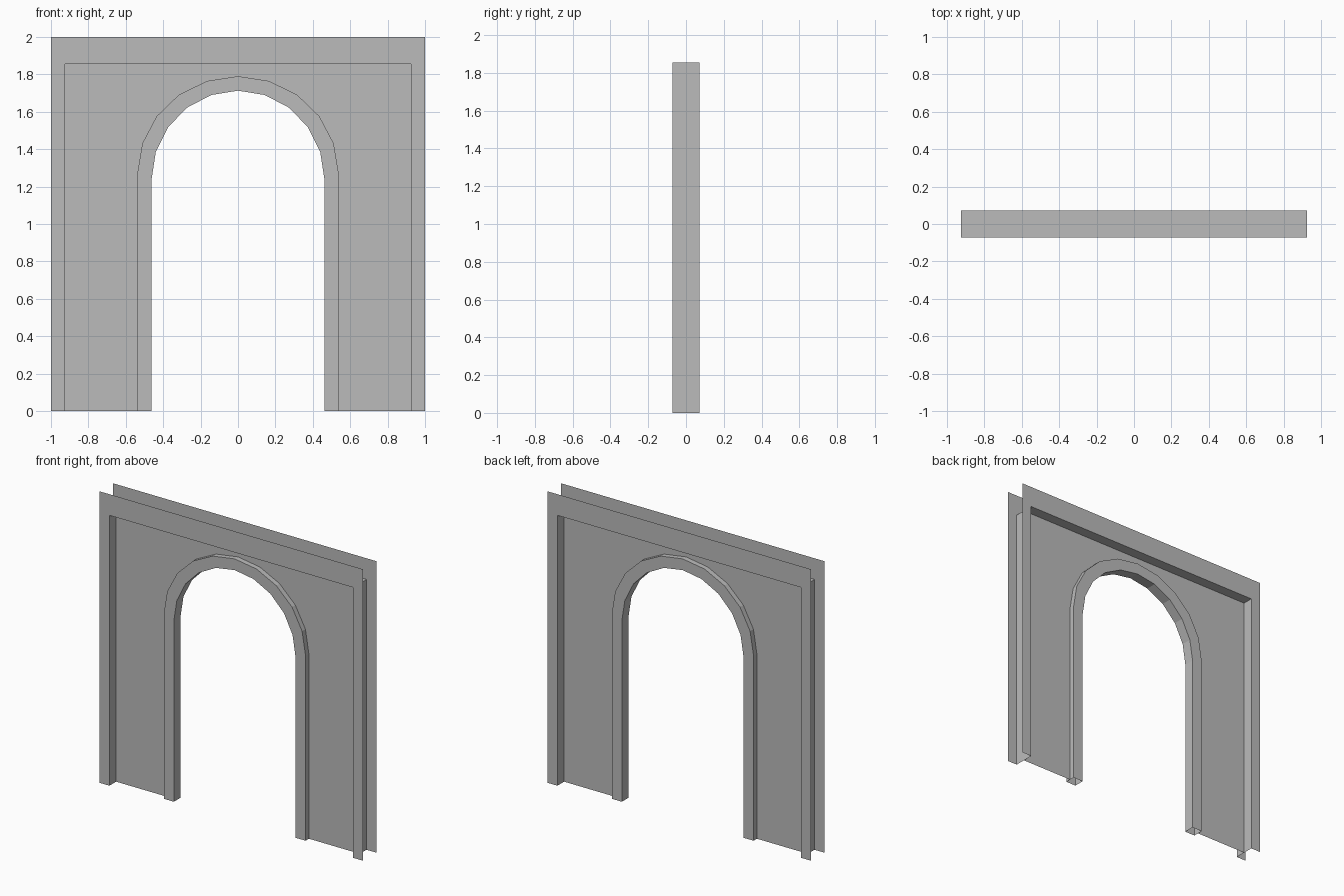
import bpy
from math import sin, cos, pi

cube = bpy.data.objects.get("Cube")
if cube:
    bpy.data.objects.remove(cube, do_unlink=True)

grey = bpy.data.materials.new("plain grey")
grey.use_nodes = True
grey.diffuse_color = (0.5, 0.5, 0.5, 1)
grey.node_tree.nodes["Principled BSDF"].inputs["Base Color"].default_value = grey.diffuse_color

FRAME_Y, TRIM_Y = 0.0725, 0.036


def make(name, verts, faces):
    mesh = bpy.data.meshes.new(name)
    mesh.from_pydata(verts, [], faces)
    mesh.materials.append(grey)
    obj = bpy.data.objects.new(name, mesh)
    bpy.context.collection.objects.link(obj)
    return obj


def portal(half, top):
    """Square-headed outline, from the right foot over to the left foot."""
    return [(half, 0), (half, top), (-half, top), (-half, 0)]


def arch(half, spring, rise, steps=10):
    """Round-headed outline, from the right foot over to the left foot."""
    head = [(half * cos(pi * i / steps), spring + rise * sin(pi * i / steps))
            for i in range(steps + 1)]
    return [(half, 0)] + head + [(-half, 0)]


def sweep(name, rails, closed=False):
    """Join neighbouring rails, each an (outline, y) pair, with strips of quads."""
    n = len(rails[0][0])
    verts = [(x, y, z) for outline, y in rails for x, z in outline]
    count = len(rails)
    faces = []
    for r in range(count if closed else count - 1):
        a, b = r * n, (r + 1) % count * n
        faces += [(a + i, a + i + 1, b + i + 1, b + i) for i in range(n - 1)]
    return make(name, verts, faces)


rim, reveal = portal(1.0, 2.0), portal(0.925, 1.855)
arch_out, arch_in = arch(0.538, 1.27, 0.52), arch(0.462, 1.24, 0.473)

# Outer frame: thin front and back flanges joined by the reveal
sweep("outer_frame", [(rim, -FRAME_Y), (reveal, -FRAME_Y),
                      (reveal, FRAME_Y), (rim, FRAME_Y)])

# Recessed wall sheet around the archway
outline = reveal + arch_out[::-1]
make("wall_panel", [(x, 0, z) for x, z in outline], [tuple(range(len(outline)))])

# Hollow moulding around the archway, open at the feet
sweep("arch_trim", [(arch_out, -TRIM_Y), (arch_in, -TRIM_Y),
                    (arch_in, TRIM_Y), (arch_out, TRIM_Y)], closed=True)
